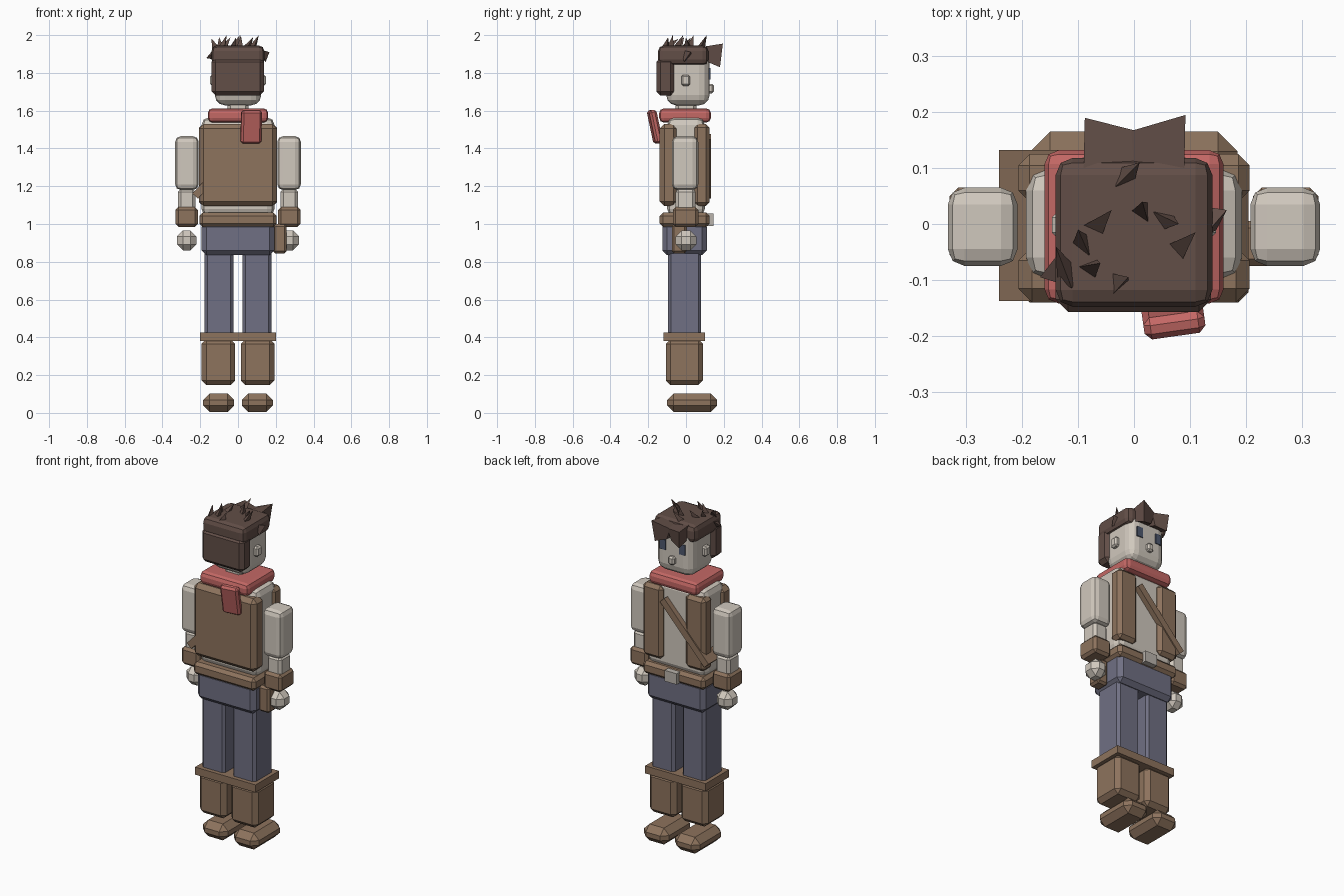
import bpy, bmesh, math
from mathutils import Vector, Matrix

if "Cube" in bpy.data.objects:
    bpy.data.objects.remove(bpy.data.objects["Cube"])


def material(name, r, g, b):
    lin = [((c / 255 + 0.055) / 1.055) ** 2.4 for c in (r, g, b)]
    m = bpy.data.materials.new(name)
    m.diffuse_color = (*lin, 1)
    m.use_nodes = True
    m.node_tree.nodes["Principled BSDF"].inputs["Base Color"].default_value = m.diffuse_color
    return m


SKIN = material("pale cloth and skin", 208, 200, 189)
BROWN = material("leather brown", 141, 115, 93)
HAIR = material("dark brown hair", 98, 78, 71)
BLUE = material("trouser blue", 112, 112, 131)
RED = material("scarf red", 196, 104, 101)
SLATE = material("eye slate", 78, 88, 110)
METAL = material("buckle grey", 186, 180, 172)


def finish(name, bm, mat):
    bmesh.ops.recalc_face_normals(bm, faces=bm.faces)
    me = bpy.data.meshes.new(name)
    bm.to_mesh(me)
    bm.free()
    me.materials.append(mat)
    ob = bpy.data.objects.new(name, me)
    bpy.context.collection.objects.link(ob)
    return ob


def box(name, x, y, z, mat, bevel=0.0, seg=1, rot=None):
    """Bevelled box from (min, max) ranges, optionally rotated about its centre."""
    bm = bmesh.new()
    bmesh.ops.create_cube(bm, size=1)
    bmesh.ops.scale(bm, vec=(x[1] - x[0], y[1] - y[0], z[1] - z[0]), verts=bm.verts)
    if bevel:
        bmesh.ops.bevel(bm, geom=bm.edges[:], offset=bevel, segments=seg,
                        profile=0.5, affect='EDGES')
    ob = finish(name, bm, mat)
    ob.location = (sum(x) / 2, sum(y) / 2, sum(z) / 2)
    if rot:
        ob.rotation_euler = [math.radians(a) for a in rot]
    return ob


def pair(name, x, *args, **kw):
    """The same box on the left and on the right."""
    box("left_" + name, (-x[1], -x[0]), *args, **kw)
    box("right_" + name, x, *args, **kw)


def spike(name, base, tip, radius, turn):
    """Three-sided spike from a base point to a tip point."""
    base, tip = Vector(base), Vector(tip)
    d = tip - base
    bm = bmesh.new()
    bmesh.ops.create_cone(bm, cap_ends=True, segments=3, radius1=radius, radius2=0,
                          depth=d.length)
    bmesh.ops.rotate(bm, verts=bm.verts, matrix=Matrix.Rotation(turn, 3, 'Z'))
    bmesh.ops.rotate(bm, verts=bm.verts, matrix=d.to_track_quat('Z', 'Y').to_matrix())
    bmesh.ops.translate(bm, verts=bm.verts, vec=(base + tip) / 2)
    finish(name, bm, HAIR)


# Shoes, boots and the shared boot cuff
pair("shoe", (0.02, 0.185), (-0.10, 0.165), (0.005, 0.103), BROWN, bevel=0.035)
pair("boot", (0.015, 0.193), (-0.107, 0.09), (0.147, 0.39), BROWN, bevel=0.025)
box("boot_cuff", (-0.2, 0.2), (-0.12, 0.1), (0.38, 0.425), BROWN)

# Trousers
pair("leg", (0.025, 0.177), (-0.095, 0.08), (0.4, 0.87), BLUE, bevel=0.015)
box("hips", (-0.193, 0.193), (-0.125, 0.11), (0.835, 1.01), BLUE, bevel=0.025)

# Belt, buckle and pouch
box("belt", (-0.205, 0.205), (-0.14, 0.125), (0.985, 1.06), BROWN, bevel=0.018)
box("buckle", (-0.04, 0.04), (0.11, 0.145), (0.99, 1.055), METAL)
box("holster", (0.185, 0.257), (-0.075, 0.005), (0.845, 1.0), BROWN, bevel=0.012)

# Shirt, open vest and diagonal strap
box("shirt", (-0.193, 0.193), (-0.1, 0.1), (1.04, 1.565), SKIN, bevel=0.04, seg=2)
box("vest_back", (-0.207, 0.207), (-0.14, -0.04), (1.095, 1.53), BROWN, bevel=0.025)
pair("vest_front", (0.075, 0.207), (0.04, 0.125), (1.095, 1.53), BROWN, bevel=0.02)
box("strap", (-0.295, 0.135), (-0.138, 0.132), (1.285, 1.325), BROWN, rot=(0, -47, 0))

# Arms
pair("sleeve", (0.208, 0.333), (-0.075, 0.065), (1.18, 1.465), SKIN, bevel=0.03, seg=2)
pair("forearm", (0.225, 0.318), (-0.055, 0.05), (1.05, 1.185), SKIN, bevel=0.015)
pair("wrist_cuff", (0.213, 0.33), (-0.07, 0.065), (0.985, 1.09), BROWN, bevel=0.015)
pair("hand", (0.22, 0.323), (-0.055, 0.055), (0.86, 0.966), SKIN, bevel=0.032)

# Scarf with hanging tail
box("scarf", (-0.16, 0.16), (-0.142, 0.132), (1.537, 1.612), RED, bevel=0.025, seg=2)
box("scarf_tail", (0.015, 0.125), (-0.185, -0.145), (1.425, 1.605), RED,
    bevel=0.012, rot=(12, 0, 8))

# Neck, head and face
box("neck", (-0.055, 0.055), (-0.055, 0.055), (1.56, 1.68), SKIN, bevel=0.015)
box("head", (-0.123, 0.123), (-0.105, 0.125), (1.628, 1.92), SKIN, bevel=0.055, seg=3)
pair("ear", (0.11, 0.147), (-0.025, 0.022), (1.73, 1.79), SKIN, bevel=0.01)
box("nose", (-0.02, 0.02), (0.11, 0.147), (1.692, 1.742), SKIN, bevel=0.01)
pair("eye", (0.045, 0.083), (0.122, 0.13), (1.765, 1.825), SLATE)

# Hair cap, back hair and forelock
box("hair_cap", (-0.14, 0.14), (-0.148, 0.118), (1.84, 1.945), HAIR, bevel=0.03, seg=2)
box("back_hair", (-0.14, 0.138), (-0.157, -0.06), (1.68, 1.88), HAIR, bevel=0.022)
bm = bmesh.new()
for side, tip in ((-1, (-0.088, 0.19, 1.93)), (1, (0.092, 0.195, 1.955))):
    root = [(0, 0.1, 1.93), (side * 0.09, 0.1, 1.94), (side * 0.09, 0.11, 1.86),
            (0, 0.11, 1.86)]
    outer = [(side * -0.01, 0.165, 1.92), tip, (side * 0.08, 0.18, 1.83),
             (side * 0.015, 0.16, 1.85)]
    a = [bm.verts.new(p) for p in root]
    b = [bm.verts.new(p) for p in outer]
    bm.faces.new(a)
    bm.faces.new(b)
    for i in range(4):
        bm.faces.new((a[i], a[(i + 1) % 4], b[(i + 1) % 4], b[i]))
finish("forelock", bm, HAIR)

# Spikes of hair: base x, y and lean x, y of each
top_spikes = [(-0.02, 0.08, 0.03, 0.03), (-0.07, -0.005, 0.03, 0.03),
              (0.015, 0.02, 0.0, 0.02), (0.05, 0.01, 0.03, -0.01),
              (0.08, -0.045, 0.03, 0.03), (-0.09, -0.04, -0.01, 0.03),
              (-0.08, -0.08, 0.02, 0.01), (-0.03, -0.105, 0.02, 0.01)]
for i, (x, y, lx, ly) in enumerate(top_spikes):
    spike(f"top_spike_{i}", (x, y, 1.935), (x + lx, y + ly, 2.0 - 0.012 * (i % 2)),
          0.022, i * 1.3)
spike("right_spike", (0.125, 0.0, 1.89), (0.166, 0.025, 1.91), 0.04, 0.5)
spike("left_spike", (-0.12, -0.08, 1.9), (-0.168, -0.095, 1.878), 0.035, 1.0)
spike("left_top_spike", (-0.115, -0.1, 1.93), (-0.14, -0.04, 1.98), 0.025, 2.0)
